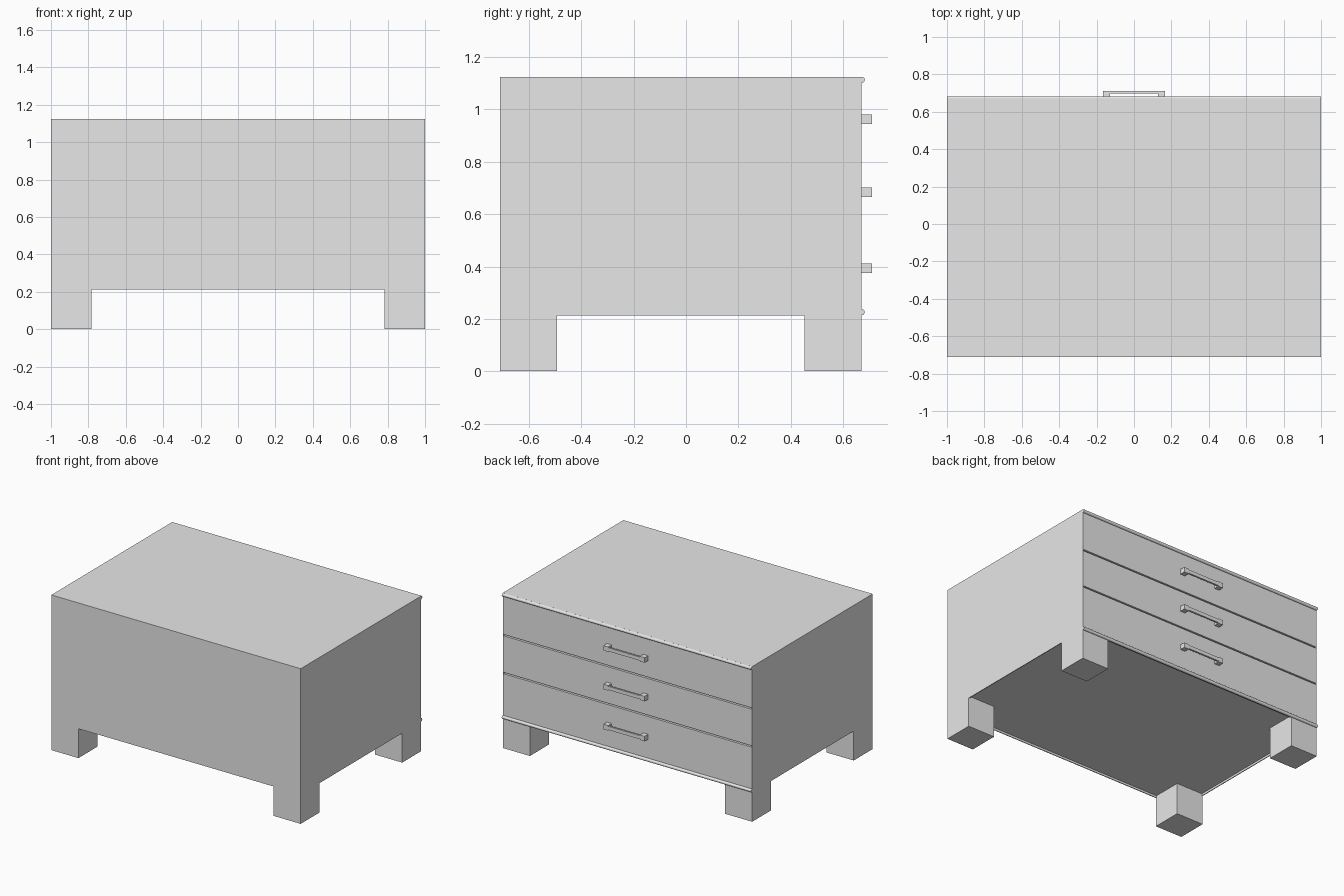
import bpy
import bmesh
import math
from mathutils import Matrix

cube = bpy.data.objects.get("Cube")
if cube:
    bpy.data.objects.remove(cube, do_unlink=True)

grey = bpy.data.materials.new("plain grey")
grey.use_nodes = True
grey.diffuse_color = (0.8, 0.8, 0.8, 1)
grey.node_tree.nodes["Principled BSDF"].inputs["Base Color"].default_value = (0.8, 0.8, 0.8, 1)


def finish(name, bm):
    mesh = bpy.data.meshes.new(name)
    bm.to_mesh(mesh)
    bm.free()
    mesh.materials.append(grey)
    obj = bpy.data.objects.new(name, mesh)
    bpy.context.collection.objects.link(obj)
    return obj


def box(name, x, y, z):
    """Box from (low, high) pairs on each axis."""
    bm = bmesh.new()
    bmesh.ops.create_cube(bm, size=1)
    for v in bm.verts:
        v.co = [r[0] if c < 0 else r[1] for c, r in zip(v.co, (x, y, z))]
    return finish(name, bm)


FRONT, BACK = -0.71, 0.67
BOTTOM, TOP = 0.213, 1.125
WALL, LEG = 0.006, 0.217
SIDES = (("left", 1), ("right", -1))

# Case: solid core with thin outer panels that hang slightly below it
box("case_core", (-1 + WALL, 1 - WALL), (FRONT + WALL, BACK - 0.02), (0.228, TOP - WALL))
box("top_panel", (-1, 1), (FRONT, BACK), (TOP - WALL, TOP))
box("plain_panel", (-1, 1), (FRONT, FRONT + WALL), (BOTTOM, TOP - WALL))
for side, s in SIDES:
    x = sorted((s, s * (1 - WALL)))
    box(f"{side}_side_panel", x, (FRONT + WALL, BACK), (BOTTOM, TOP - WALL))

# Square corner legs
for side, s in SIDES:
    x = sorted((s, s * (1 - LEG)))
    box(f"{side}_front_leg", x, (FRONT, FRONT + LEG), (0, 0.23))
    box(f"{side}_back_leg", x, (BACK - LEG, BACK), (0, 0.23))

# Drawer fronts separated by narrow gaps, each with a pull handle
seams = (0.218, 0.545, 0.82, TOP - WALL)
handle_heights = (0.393, 0.683, 0.963)
for i, h in enumerate(handle_heights):
    n = i + 1
    box(f"drawer_front_{n}", (-1 + WALL, 1 - WALL), (BACK - 0.02, BACK),
        (seams[i] + 0.005, seams[i + 1] - 0.005))
    for side, s in SIDES:
        x = sorted((s * 0.127, s * 0.165))
        box(f"{side}_handle_post_{n}", x, (BACK, 0.71), (h - 0.018, h + 0.018))
    box(f"handle_bar_{n}", (-0.127, 0.127), (0.697, 0.71), (h - 0.013, h + 0.013))

# Rounded beads along the top and bottom of the drawer face
for name, z in (("top_bead", 1.113), ("bottom_bead", 0.226)):
    bm = bmesh.new()
    bmesh.ops.create_cone(bm, cap_ends=True, segments=16, radius1=0.012, radius2=0.012, depth=2,
                          matrix=Matrix.Translation((0, BACK + 0.001, z))
                          @ Matrix.Rotation(math.pi / 2, 4, "Y"))
    bead = finish(name, bm)
    bpy.ops.object.select_all(action="DESELECT")
    bead.select_set(True)
    bpy.context.view_layer.objects.active = bead
    bpy.ops.object.shade_smooth_by_angle(angle=math.radians(40))
